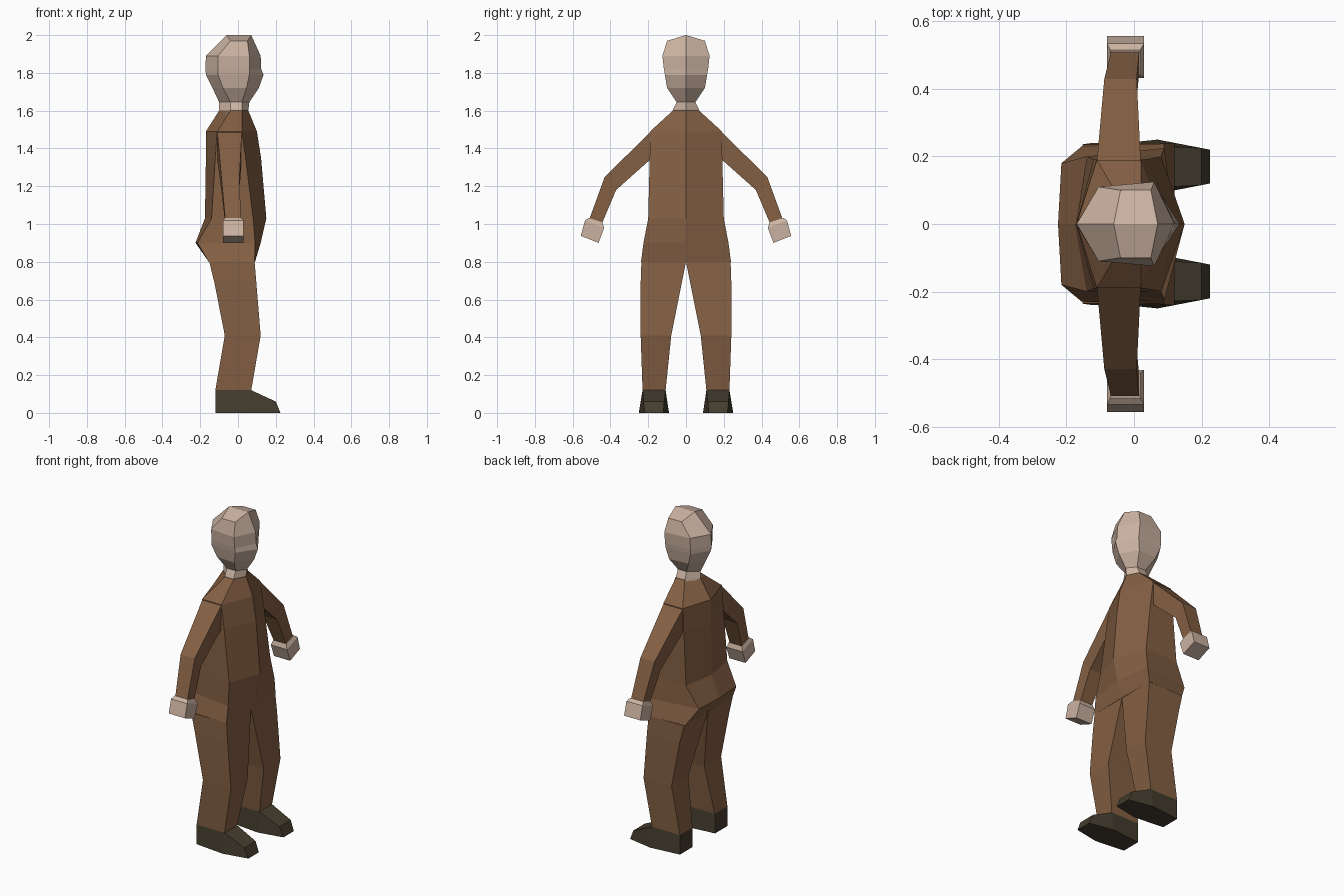
import bpy, bmesh

if "Cube" in bpy.data.objects:
    bpy.data.objects.remove(bpy.data.objects["Cube"])


def material(name, rgb):
    m = bpy.data.materials.new(name)
    m.diffuse_color = (*rgb, 1)
    m.use_nodes = True
    m.node_tree.nodes["Principled BSDF"].inputs["Base Color"].default_value = m.diffuse_color
    return m


SKIN = material("skin", (0.60, 0.45, 0.36))
CLOTH = material("brown cloth", (0.23, 0.115, 0.056))
BOOT = material("dark boot", (0.058, 0.047, 0.028))


def loft(name, rings, mat):
    """Skin a closed flat-shaded mesh over a list of point rings."""
    bm = bmesh.new()
    vs = [[bm.verts.new(p) for p in r] for r in rings]
    n = len(vs[0])
    for a, b in zip(vs, vs[1:]):
        for i in range(n):
            j = (i + 1) % n
            bm.faces.new((a[i], a[j], b[j], b[i]))
    for cap in (vs[0], vs[-1]):
        if n == 6:                      # split along the centre line
            bm.faces.new(cap[:4])
            bm.faces.new(cap[3:] + cap[:1])
        else:
            bm.faces.new(cap)
    bmesh.ops.recalc_face_normals(bm, faces=bm.faces)
    me = bpy.data.meshes.new(name)
    bm.to_mesh(me)
    bm.free()
    me.materials.append(mat)
    ob = bpy.data.objects.new(name, me)
    bpy.context.collection.objects.link(ob)
    return ob


def six(z, front, sf, sb, back, zs=None):
    """Symmetric six-point ring: front ridge, two side corners, back ridge."""
    zs = z if zs is None else zs
    return [(front, 0, z), (*sf, zs), (*sb, zs), (back, 0, z),
            (sb[0], -sb[1], zs), (sf[0], -sf[1], zs)]


def pair(name, rings, mat):
    """Make a left part and its mirror image on the right."""
    loft("left_" + name, rings, mat)
    loft("right_" + name, [[(x, -y, z) for x, y, z in r] for r in rings], mat)


# Head and neck
loft("head", [
    six(1.58, 0.04, (0.02, 0.07), (-0.06, 0.07), -0.09),
    six(1.605, 0.055, (0.02, 0.07), (-0.04, 0.07), -0.10),
    six(1.645, 0.06, (0.02, 0.05), (-0.04, 0.05), -0.10),
    six(1.72, 0.11, (0.045, 0.10), (-0.08, 0.09), -0.135),
    six(1.79, 0.135, (0.06, 0.112), (-0.105, 0.105), -0.17),
    six(1.82, 0.123, (0.06, 0.117), (-0.105, 0.108), -0.172),
    six(1.89, 0.12, (0.06, 0.125), (-0.105, 0.11), -0.17),
    six(2.0, 0.07, (0.05, 0.10), (-0.04, 0.10), -0.06, 1.97),
], SKIN)

# Torso from crotch to collar
loft("torso", [
    six(0.80, 0.09, (0.088, 0.238), (-0.155, 0.23), -0.15),
    six(0.90, 0.12, (0.09, 0.225), (-0.215, 0.18), -0.225),
    six(1.03, 0.15, (0.08, 0.20), (-0.14, 0.20), -0.175),
    six(1.35, 0.122, (0.04, 0.192), (-0.12, 0.192), -0.17),
    six(1.49, 0.10, (0.02, 0.19), (-0.11, 0.19), -0.17),
    six(1.60, 0.055, (0.02, 0.07), (-0.04, 0.07), -0.10),
], CLOTH)


# Legs: four-sided sections, (z, front x, back x, inner y, outer y)
def leg_ring(z, xf, xb, yi, yo):
    return [(xf, yi, z), (xf, yo, z), (xb, yo, z), (xb, yi, z)]


pair("leg", [
    leg_ring(0.80, 0.088, -0.152, 0.0, 0.236),
    leg_ring(0.69, 0.097, -0.125, 0.022, 0.24),
    leg_ring(0.41, 0.12, -0.07, 0.078, 0.24),
    leg_ring(0.12, 0.07, -0.12, 0.108, 0.23),
], CLOTH)


# Boots: sections from heel to toe
def boot_ring(xb, xt, zt, b, t):
    return [(xb, b[0], 0), (xb, b[1], 0), (xt, t[1], zt), (xt, t[0], zt)]


pair("boot", [
    boot_ring(-0.12, -0.12, 0.12, (0.11, 0.23), (0.108, 0.23)),
    boot_ring(0.07, 0.07, 0.12, (0.09, 0.25), (0.108, 0.23)),
    boot_ring(0.225, 0.20, 0.06, (0.12, 0.22), (0.115, 0.225)),
], BOOT)


# Arms and hands: four-sided sections, outer and inner (y, z) points
def arm_ring(xf, xb, outer, inner):
    return [(xf, *outer), (xb, *outer), (xb, *inner), (xf, *inner)]


pair("arm", [
    arm_ring(0.02, -0.11, (0.185, 1.49), (0.185, 1.345)),
    arm_ring(0.008, -0.088, (0.43, 1.25), (0.37, 1.18)),
    arm_ring(0.015, -0.068, (0.51, 1.03), (0.445, 1.003)),
], CLOTH)
pair("hand", [
    arm_ring(0.018, -0.07, (0.515, 1.033), (0.442, 1.008)),
    arm_ring(0.03, -0.08, (0.535, 1.018), (0.433, 0.98)),
    arm_ring(0.03, -0.08, (0.557, 0.937), (0.463, 0.90)),
], SKIN)
